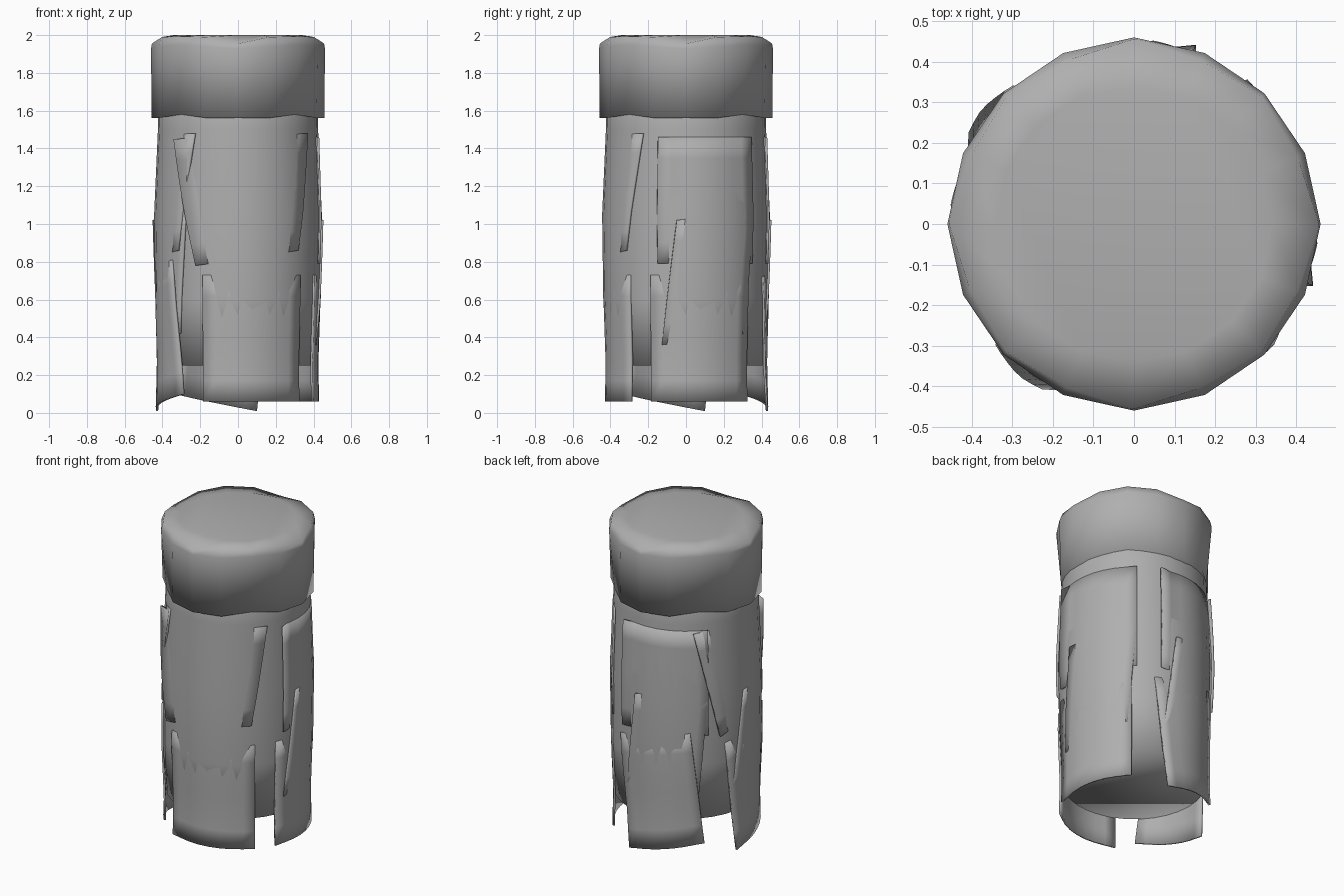
import bpy, bmesh
from math import sin, cos, radians

if "Cube" in bpy.data.objects:
    bpy.data.objects.remove(bpy.data.objects["Cube"])

grey = bpy.data.materials.new("mid_grey")
grey.diffuse_color = (0.43, 0.43, 0.43, 1)
grey.use_nodes = True
grey.node_tree.nodes["Principled BSDF"].inputs["Base Color"].default_value = grey.diffuse_color


def finish(name, bm, thickness=0.0, angle=40):
    me = bpy.data.meshes.new(name)
    bm.to_mesh(me)
    bm.free()
    me.materials.append(grey)
    ob = bpy.data.objects.new(name, me)
    bpy.context.collection.objects.link(ob)
    if thickness:
        mod = ob.modifiers.new("Thickness", 'SOLIDIFY')
        mod.thickness = thickness
        mod.offset = -1
    bpy.ops.object.select_all(action='DESELECT')
    bpy.context.view_layer.objects.active = ob
    ob.select_set(True)
    bpy.ops.object.shade_smooth_by_angle(angle=radians(angle))
    return ob


def polar(r, deg, z):
    return (r * cos(radians(deg)), r * sin(radians(deg)), z)


def stack(name, rings, angle):
    """Closed solid lofted through rings of points."""
    bm = bmesh.new()
    loops = [[bm.verts.new(p) for p in ring] for ring in rings]
    n = len(loops[0])
    for a, b in zip(loops, loops[1:]):
        for i in range(n):
            j = (i + 1) % n
            bm.faces.new((a[i], a[j], b[j], b[i]))
    bm.faces.new(loops[0][::-1])
    bm.faces.new(loops[-1])
    return finish(name, bm, angle=angle)


PROFILE = ((0.25, 0.418), (0.6, 0.438), (1.05, 0.444), (1.5, 0.424), (1.93, 0.42))


def trunk_radius(z):
    if z <= PROFILE[0][0]:
        return PROFILE[0][1]
    for (z0, r0), (z1, r1) in zip(PROFILE, PROFILE[1:]):
        if z <= z1:
            return r0 + (r1 - r0) * (z - z0) / (z1 - z0)
    return PROFILE[-1][1]


def panel(name, turn, bottom, top, left, right, low=0.0, high=0.0, segs=8, rows=6):
    """Plank hugging the trunk: bottom/top = (start angle, z, end angle, z).
    left/right lift the side edges, low/high offset the middle at each end."""
    bm = bmesh.new()
    grid = []
    for k in range(rows + 1):
        t = k / rows
        a0, z0, a1, z1 = [b + (c - b) * t for b, c in zip(bottom, top)]
        row = []
        for i in range(segs + 1):
            s = i / segs
            z = z0 + (z1 - z0) * s
            r = trunk_radius(z) + low + (high - low) * t
            r += left * max(0, 1 - s * segs) + right * max(0, 1 - (1 - s) * segs)
            row.append(bm.verts.new(polar(r, a0 + (a1 - a0) * s + turn, z)))
        grid.append(row)
    for a, b in zip(grid, grid[1:]):
        for i in range(segs):
            bm.faces.new((a[i], a[i + 1], b[i + 1], b[i]))
    return finish(name, bm, 0.012, 50)


# inner trunk, closed underneath
stack("trunk", [[polar(r, i * 11.25, z) for i in range(32)] for z, r in PROFILE], 120)

# cap: overhangs on four sides, meets the trunk at the corners, softly chamfered rim
low, mid, top, crown = [], [], [], []
for i in range(16):
    a = i * 22.5
    kind = (0, 1, 2, 1)[i % 4]          # 0 side, 1 between, 2 corner
    low.append(polar((0.458, 0.45, 0.424)[kind], a, (1.56, 1.562, 1.58)[kind]))
    mid.append(polar((0.46, 0.456, 0.455)[kind], a, (1.93, 1.94, 1.95)[kind]))
    top.append(polar((0.456, 0.436, 0.445)[kind], a, (1.955, 1.99, 1.993)[kind]))
    crown.append(polar(0.34, a, 2.0))
stack("cap", [low, mid, top, crown], 120)

# lower planks reach below the trunk
for where, turn in (("front", 0), ("right", 90)):
    panel("lower_plank_" + where, turn, (-115, 0.06, -42, 0.06), (-115, 0.73, -42, 0.73),
          0.01, 0.008, 0.012, -0.004)
for where, turn in (("back", -90), ("left", 0)):
    panel("lower_tilted_plank_" + where, turn, (167, 0.01, 229, 0.10), (156, 0.72, 218, 0.81),
          0.01, 0.01, 0.018, -0.004)

# upper planks: only the side edges stand proud of the trunk
for where, turn in (("front", 0), ("left", -90)):
    panel("upper_tilted_plank_" + where, turn, (-119, 0.78, -45, 0.86), (-139, 1.45, -32, 1.48),
          0.03, 0.016, -0.004, -0.003)
for where, turn in (("right", 0), ("back", 90)):
    panel("upper_plank_" + where, turn, (-19, 0.79, 52, 0.79), (-19, 1.46, 52, 1.46),
          0.026, 0.012, -0.005, 0.003)

# middle planks bridging the upper and lower rows
for where, turn in (("right", 0), ("back", 90), ("left", 180)):
    panel("middle_plank_" + where, turn, (-17, 0.36, 45, 0.42), (-6, 1.02, 52, 1.08),
          0.014, 0.012, -0.003, -0.003)
